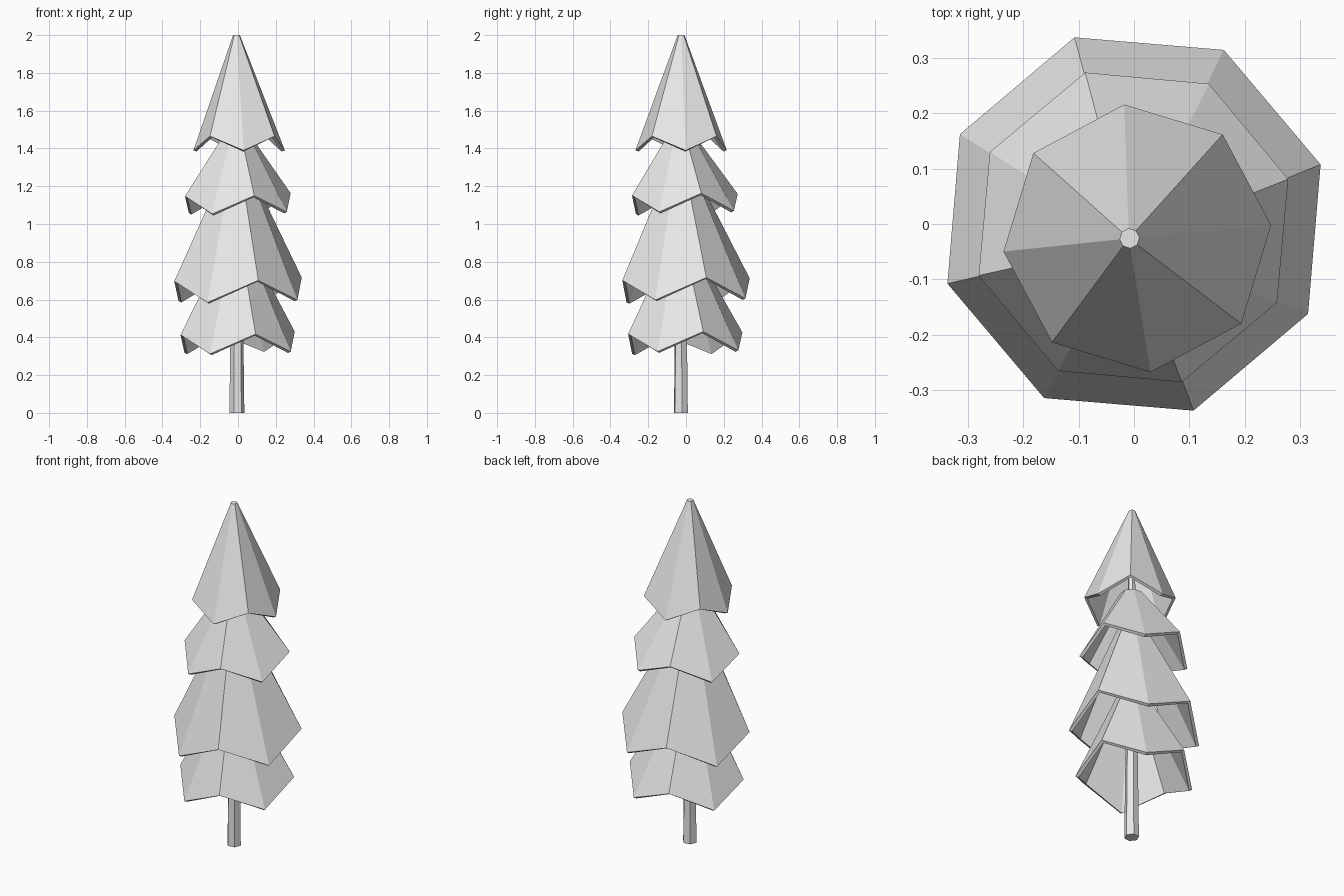
import bpy
import bmesh
from math import cos, sin, radians
from mathutils import Vector

cube = bpy.data.objects.get("Cube")
if cube:
    bpy.data.objects.remove(cube, do_unlink=True)

# One plain grey for the whole tree
grey = bpy.data.materials.new("light_grey")
grey.use_nodes = True
colour = (0.8, 0.8, 0.8, 1.0)
grey.diffuse_color = colour
grey.node_tree.nodes["Principled BSDF"].inputs["Base Color"].default_value = colour

AXIS = Vector((-0.006, -0.027, 0))


def ring(bm, centre, radius, z, sides, turn, drop=0.0, tilt=0.0):
    """Ring of vertices; every second corner is lowered by drop."""
    verts = []
    for i in range(sides):
        a = radians(turn + i * 360 / sides)
        x = centre[0] + radius * cos(a)
        y = centre[1] + radius * sin(a)
        verts.append(bm.verts.new((x, y, z - drop * (i % 2) + tilt * (x + y))))
    return verts


def bridge(bm, low, high):
    n = len(low)
    for i in range(n):
        j = (i + 1) % n
        bm.faces.new((low[i], low[j], high[j], high[i]))


def finish(bm, name):
    mesh = bpy.data.meshes.new(name)
    bm.to_mesh(mesh)
    bm.free()
    mesh.materials.append(grey)
    obj = bpy.data.objects.new(name, mesh)
    bpy.context.collection.objects.link(obj)
    return obj


def branch_tier(name, centre, radius, z, drop, turn, tilt, top_centre, top_radius, top_z):
    """Hollow eight-sided skirt with a zigzag hem and a capped tip."""
    bm = bmesh.new()
    hem = ring(bm, centre, radius, z, 8, turn, drop, tilt)
    tip = ring(bm, top_centre, top_radius, top_z, 8, turn)
    bridge(bm, hem, tip)
    bm.faces.new(tip)
    shell = finish(bm, name).modifiers.new("thickness", "SOLIDIFY")
    shell.thickness = 0.018
    shell.offset = -1


# Branch tiers, lowest first
branch_tier("bottom_branches", (-0.002, -0.004), 0.317, 0.422, 0.1, 17.5, 0.022,
            AXIS, 0.06, 0.9)
branch_tier("lower_middle_branches", (0, 0), 0.354, 0.707, 0.112, 17.7, 0.022,
            AXIS, 0.06, 1.31)
branch_tier("upper_middle_branches", (-0.001, -0.006), 0.293, 1.155, 0.093, 17.3, 0.022,
            AXIS, 0.06, 1.49)
branch_tier("top_branches", (0.006, -0.026), 0.243, 1.465, 0.075, 50.6, 0.0,
            (-0.008, -0.026), 0.018, 2.0)

# Tapered six-sided trunk
bm = bmesh.new()
foot = ring(bm, AXIS, 0.04, 0, 6, 7)
head = ring(bm, AXIS, 0.018, 1.7, 6, 7)
bridge(bm, foot, head)
bm.faces.new(head)
bm.faces.new(foot[::-1])
finish(bm, "trunk")
